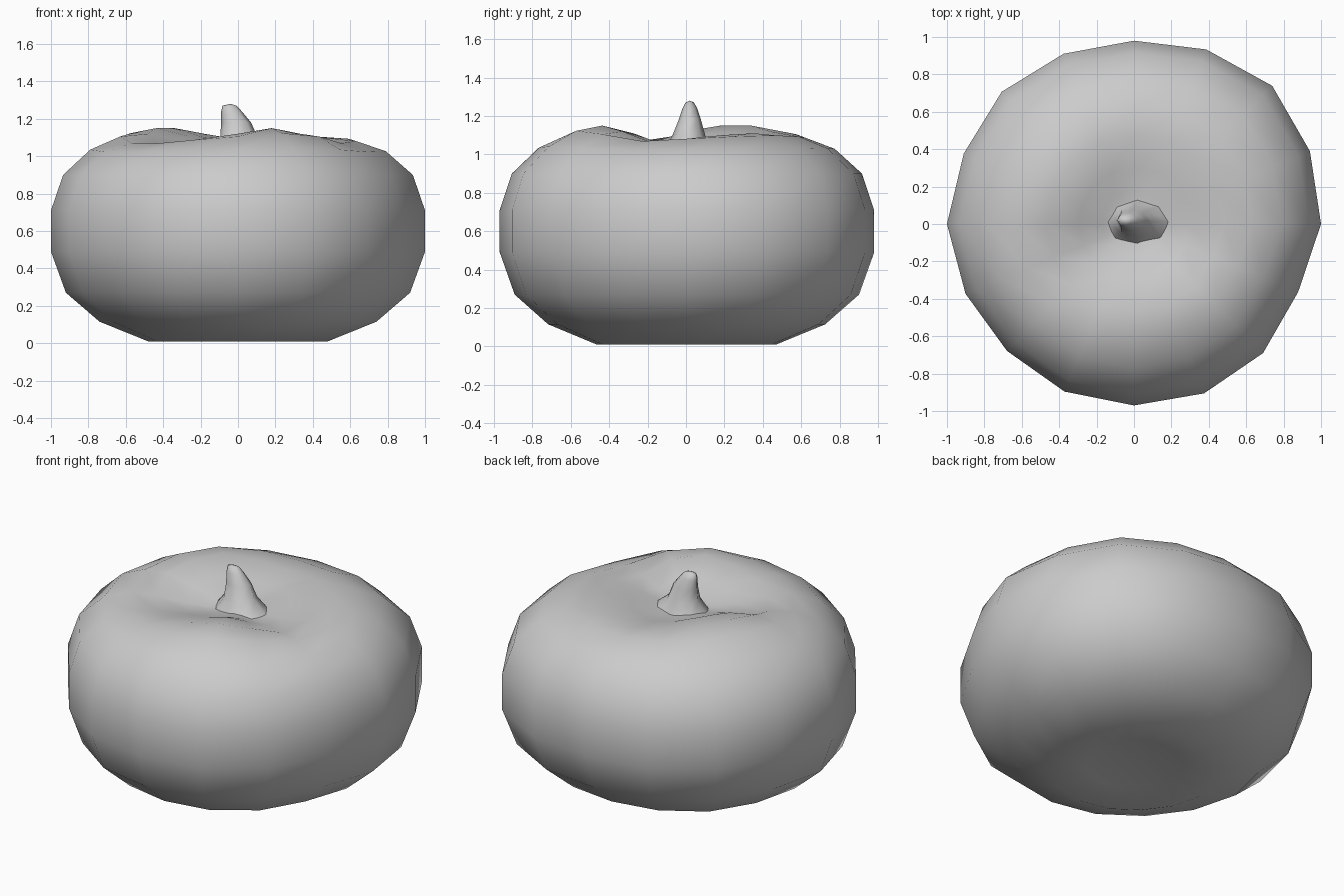
import bpy
import bmesh
from math import cos, sin, tau

cube = bpy.data.objects.get("Cube")
if cube:
    bpy.data.objects.remove(cube)

grey = bpy.data.materials.new("plain grey")
grey.use_nodes = True
colour = (0.6, 0.6, 0.6, 1)
grey.diffuse_color = colour
grey.node_tree.nodes["Principled BSDF"].inputs["Base Color"].default_value = colour


def loft(name, rings, bottom, top):
    """Skin rings of points, closing each end with a fan to a point (or None)."""
    bm = bmesh.new()
    loops = [[bm.verts.new(p) for p in ring] for ring in rings]
    n = len(loops[0])
    for low, high in zip(loops, loops[1:]):
        for i in range(n):
            j = (i + 1) % n
            bm.faces.new((low[i], low[j], high[j], high[i]))
    for loop, point in ((loops[0], bottom), (loops[-1], top)):
        if point:
            tip = bm.verts.new(point)
            for i in range(n):
                bm.faces.new((loop[i], loop[(i + 1) % n], tip))
    bmesh.ops.recalc_face_normals(bm, faces=bm.faces)
    mesh = bpy.data.meshes.new(name)
    bm.to_mesh(mesh)
    bm.free()
    mesh.materials.append(grey)
    mesh.shade_smooth()
    obj = bpy.data.objects.new(name, mesh)
    bpy.context.collection.objects.link(obj)
    return obj


# Squat body: slightly uneven outline, and a rim that rises in two lobes
outline = (1, 1.018, 1.045, 1.01, .98, .985, 1, .985,
           1, .975, .96, .97, .97, .98, .976, .95)
rim = (1.08, 1.10, 1.11, 1.10, 1.09, 1.12, 1.15, 1.15,
       1.12, 1.06, 1.06, 1.09, 1.12, 1.15, 1.12, 1.06)
# radius, height, share of the rim's rise and fall
profile = ((.28, .04, 0), (.48, .01, 0), (.74, .115, 0), (.92, .27, 0),
           (1, .49, 0), (1, .71, 0), (.935, .9, 0), (.79, 1.035, .2),
           (.63, 1.105, .6), (.48, 1.12, 1), (.3, 1.085, .8), (.17, 1.045, .3))
body_rings = []
for r, z, share in profile:
    ring = []
    for i, (k, h) in enumerate(zip(outline, rim)):
        a = tau * i / len(outline)
        ring.append((r * k * cos(a), r * k * sin(a), z + share * (h - 1.12)))
    body_rings.append(ring)
loft("body", body_rings, (0, 0, .06), (0, 0, 1.03))

# Short stem, flared at its foot and leaning left to a blunt tip
# centre x, centre y, half width x, half width y, height
sections = ((.02, .01, .17, .12, 1.03), (.005, .015, .1, .085, 1.1),
            (-.01, .02, .08, .058, 1.18), (-.035, .02, .055, .038, 1.24),
            (-.045, .02, .038, .022, 1.27))
stem_rings = []
for cx, cy, rx, ry, z in sections:
    stem_rings.append([(cx + rx * cos(tau * i / 8), cy + ry * sin(tau * i / 8), z)
                       for i in range(8)])
loft("stem", stem_rings, None, (-.04, .02, 1.28))
